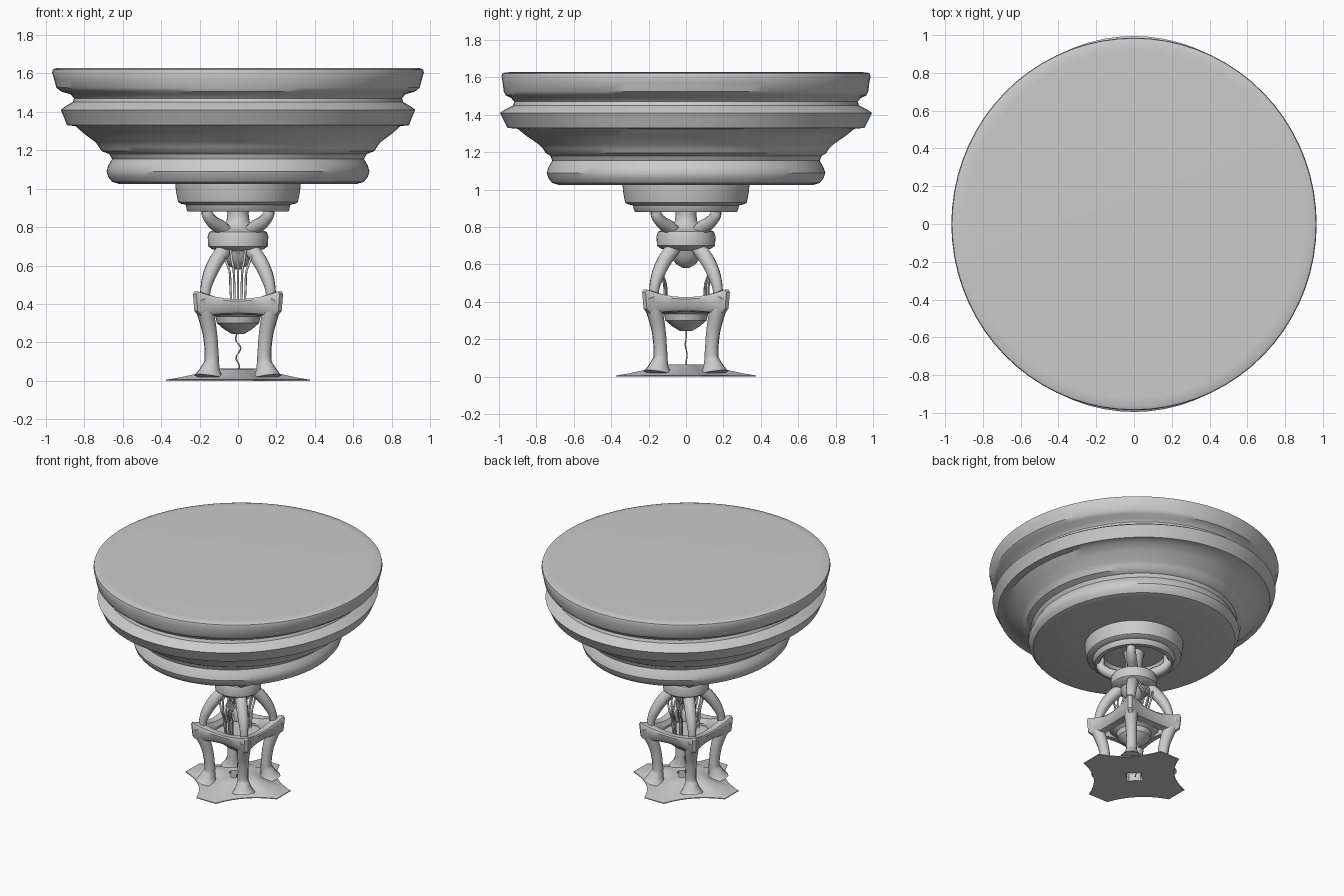
import bpy, bmesh, math, random
from mathutils import Vector

if "Cube" in bpy.data.objects:
    bpy.data.objects.remove(bpy.data.objects["Cube"])

random.seed(3)
DIAG = [(1, 1), (-1, 1), (-1, -1), (1, -1)]


def finish(name, bm, angle=35):
    bmesh.ops.recalc_face_normals(bm, faces=bm.faces)
    me = bpy.data.meshes.new(name)
    bm.to_mesh(me)
    bm.free()
    ob = bpy.data.objects.new(name, me)
    bpy.context.collection.objects.link(ob)
    bpy.ops.object.select_all(action='DESELECT')
    ob.select_set(True)
    bpy.context.view_layer.objects.active = ob
    bpy.ops.object.shade_smooth_by_angle(angle=math.radians(angle))
    return ob


def loft(name, rings, caps=True, closed=False, angle=35):
    """Skin a list of equally long closed rings of points."""
    bm = bmesh.new()
    vs = [[bm.verts.new(p) for p in r] for r in rings]
    n = len(vs[0])
    pairs = list(zip(vs, vs[1:])) + ([(vs[-1], vs[0])] if closed else [])
    for a, b in pairs:
        for i in range(n):
            j = (i + 1) % n
            bm.faces.new((a[i], a[j], b[j], b[i]))
    if caps and not closed:
        bm.faces.new(vs[0])
        bm.faces.new(vs[-1])
    return finish(name, bm, angle)


def lathe(name, profile, segs=72, **kw):
    """Profile points are (x radius, y radius, z)."""
    ang = [2 * math.pi * i / segs for i in range(segs)]
    return loft(name, [[(rx * math.cos(a), ry * math.sin(a), z) for a in ang]
                       for rx, ry, z in profile], **kw)


def tube(name, pts, radii, segs=10):
    """Tapered round tube along a smooth path."""
    P = [Vector(p) for p in pts]
    path, rad = [], []
    for i in range(len(P) - 1):
        p0, p1, p2, p3 = P[max(i - 1, 0)], P[i], P[i + 1], P[min(i + 2, len(P) - 1)]
        for k in range(4):
            t = k / 4
            path.append(0.5 * (2 * p1 + (p2 - p0) * t + (2 * p0 - 5 * p1 + 4 * p2 - p3) * t * t
                               + (3 * p1 - p0 - 3 * p2 + p3) * t ** 3))
            rad.append(radii[i] + (radii[i + 1] - radii[i]) * t)
    path.append(P[-1])
    rad.append(radii[-1])
    rings = []
    for i, p in enumerate(path):
        d = (path[min(i + 1, len(path) - 1)] - path[max(i - 1, 0)]).normalized()
        side = Vector((-p.y, p.x, 0)) if p.x * p.x + p.y * p.y > 1e-6 else Vector((1, 0, 0))
        side = (side - d * side.dot(d)).normalized()
        up = d.cross(side)
        rings.append([p + rad[i] * (math.cos(2 * math.pi * k / segs) * side
                                    + math.sin(2 * math.pi * k / segs) * up) for k in range(segs)])
    return loft(name, rings, angle=60)


# Stepped round top; lower tiers are slightly longer front to back
lathe("stepped_top", [
    (.20, .21, 1.025), (.62, .68, 1.025), (.655, .715, 1.035), (.675, .735, 1.06),
    (.684, .745, 1.09), (.675, .735, 1.12), (.655, .715, 1.155), (.67, .725, 1.18),
    (.71, .75, 1.195), (.725, .765, 1.22), (.74, .785, 1.24), (.80, .85, 1.285),
    (.845, .90, 1.325), (.89, .955, 1.33), (.905, .975, 1.37), (.922, .995, 1.41),
    (.895, .965, 1.43), (.86, .925, 1.45), (.853, .918, 1.47), (.87, .935, 1.49),
    (.92, .965, 1.505), (.945, .975, 1.525), (.957, .98, 1.57), (.967, .986, 1.605),
    (.963, .983, 1.62), (.945, .965, 1.627), (.90, .92, 1.628)])

# Hollow drum below the top
lathe("hollow_drum", [
    (.327, .340, 1.03), (.322, .335, .98), (.312, .325, .93), (.30, .312, .922),
    (.272, .285, .916), (.265, .276, .885), (.26, .27, .88), (.232, .24, .88),
    (.222, .23, .90), (.20, .21, .96)])

# Central hub with a raised band
lathe("hub", [
    (.015, .015, .58), (.05, .05, .60), (.08, .08, .635), (.095, .095, .675),
    (.135, .135, .685), (.155, .155, .70), (.158, .158, .75), (.15, .15, .775),
    (.12, .12, .785), (.085, .085, .80), (.06, .06, .83), (.055, .055, .87),
    (.07, .07, .97)], segs=24)

# Arms up to the drum, legs down to the frame, frame posts
SETS = {
    "upper_arm": [(.05, .75, .04), (.085, .795, .038), (.13, .825, .034),
                  (.16, .87, .03), (.155, .93, .022)],
    "lower_leg": [(.035, .73, .035), (.07, .685, .042), (.115, .62, .04),
                  (.148, .55, .036), (.168, .48, .028), (.172, .42, .024)],
    "frame_post": [(.195, .43, .04), (.17, .355, .045), (.147, .25, .038),
                   (.138, .16, .036), (.137, .10, .038), (.145, .055, .055), (.15, .02, .08)],
}
for part, prof in SETS.items():
    for k, (sx, sy) in enumerate(DIAG):
        tube(f"{part}_{k + 1}", [(sx * d, sy * d, z) for d, z, r in prof], [r for d, z, r in prof])


# Square frame with sagging, slightly concave sides
def frame_ring(scale, z_mid, z_corner, c=.24, dip=.03, n=10):
    ring = []
    for q in range(4):
        ca, sa = round(math.cos(q * math.pi / 2)), round(math.sin(q * math.pi / 2))
        for i in range(n):
            t = -1 + 2 * (i + .5) / n
            x, y = c * t * scale, -(c - dip * (1 - t * t)) * scale
            ring.append((x * ca - y * sa, x * sa + y * ca, z_mid + (z_corner - z_mid) * t * t))
    return ring


loft("square_frame", [
    frame_ring(.97, .425, .475), frame_ring(1.0, .415, .46), frame_ring(.97, .375, .36),
    frame_ring(.88, .352, .335), frame_ring(.66, .345, .335), frame_ring(.64, .39, .41),
    frame_ring(.74, .42, .46)], closed=True)

# Open cup hanging inside the frame
lathe("hanging_cup", [
    (.165, .165, .365), (.118, .118, .335), (.11, .11, .30), (.075, .075, .27),
    (.035, .035, .245), (.035, .035, .26), (.07, .07, .285), (.10, .10, .31),
    (.108, .108, .34), (.155, .155, .375)], segs=24)

# Flared foot plate: four blunt tips with concave edges between
outline = []
for q in range(4):
    ca, sa = round(math.cos(q * math.pi / 2)), round(math.sin(q * math.pi / 2))
    for i in range(9):
        t = i / 8
        pull = .035 * (1 - (2 * t - 1) ** 2)
        x, y = .375 - .295 * t - pull, .08 + .295 * t - pull
        outline.append((x * ca - y * sa, x * sa + y * ca))


def plate_ring(s, z):
    return [(x * s, y * s, z) for x, y in outline]


loft("foot_plate", [
    plate_ring(.18, .0), plate_ring(1, .0), plate_ring(1, .006), plate_ring(.8, .018),
    plate_ring(.6, .035), plate_ring(.42, .058), plate_ring(.3, .065), plate_ring(.18, .06)],
    closed=True)

# Wire bundles at front and back
for s, side in ((-1, "front"), (1, "back")):
    for k in range(5):
        x = (k - 2) * .02
        j = random.uniform(-.012, .012)
        tube(f"{side}_wire_{k + 1}", [
            (x * 2, s * .09, .70), (x * 1.7, s * (.125 + j), .64), (x * 1.1, s * (.14 + j), .57),
            (x, s * (.115 + j), .50), (x * .9, s * (.11 + j), .42), (x * .8, s * .09, .33)],
            [.006] * 6, 6)

# Crinkled cord below the cup
tube("cord", [(0, 0, .26), (-.012, .002, .215), (.014, -.004, .17), (-.01, .006, .12),
              (.008, 0, .075), (-.014, .004, .04), (-.01, 0, .005)], [.004] * 7, 6)
